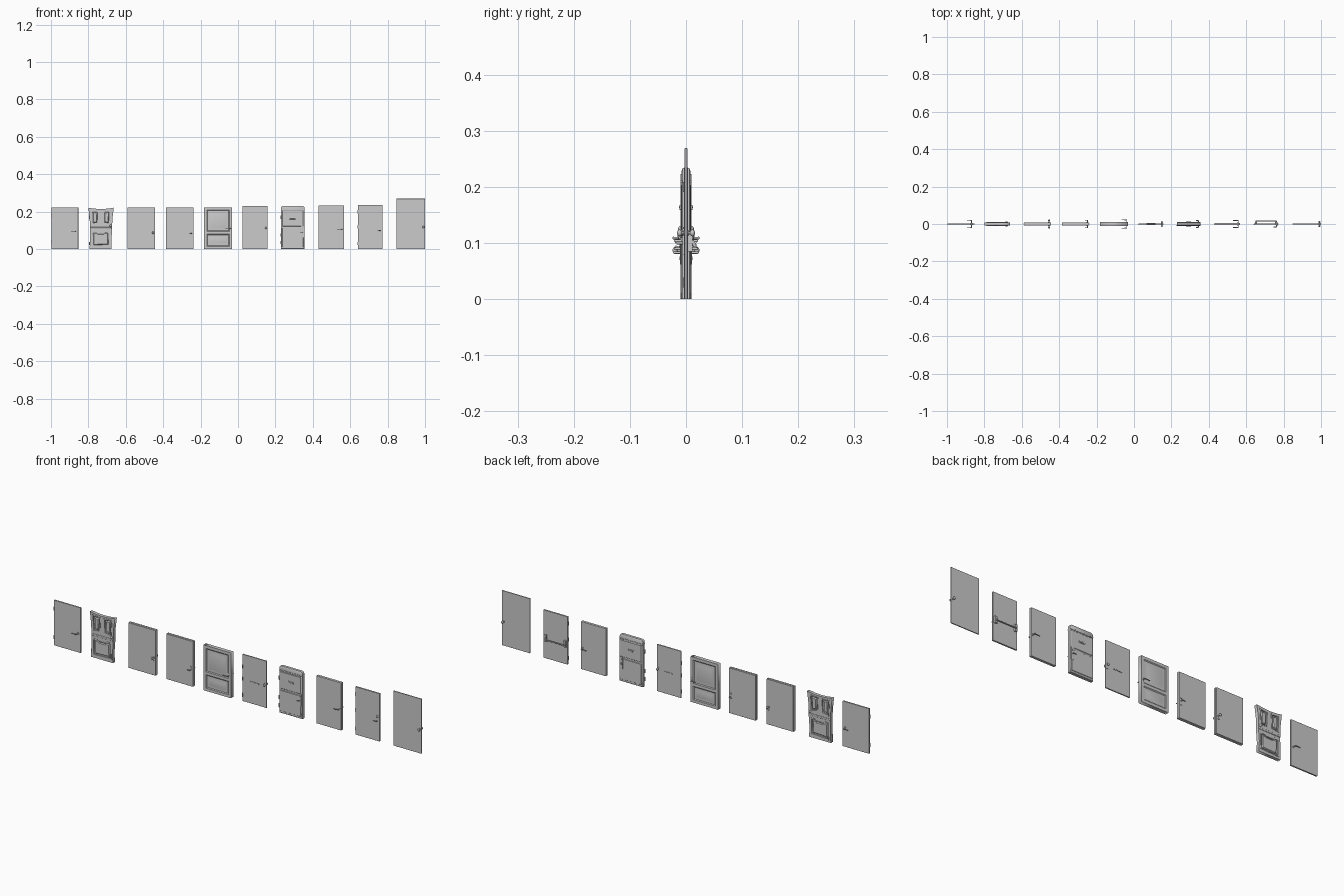
import bpy, bmesh, math
from mathutils import Vector, Matrix

if "Cube" in bpy.data.objects:
    bpy.data.objects.remove(bpy.data.objects["Cube"])


def finish(name, bm, bevel=0.0):
    bmesh.ops.recalc_face_normals(bm, faces=bm.faces)
    me = bpy.data.meshes.new(name)
    bm.to_mesh(me)
    bm.free()
    ob = bpy.data.objects.new(name, me)
    bpy.context.collection.objects.link(ob)
    if bevel:
        mod = ob.modifiers.new("edge", 'BEVEL')
        mod.width, mod.segments, mod.limit_method = bevel, 2, 'ANGLE'
    bpy.ops.object.select_all(action='DESELECT')
    ob.select_set(True)
    bpy.context.view_layer.objects.active = ob
    bpy.ops.object.shade_smooth_by_angle(angle=math.radians(35))
    return ob


def box(bm, x0, x1, y0, y1, z0, z1):
    m = Matrix.Translation(((x0 + x1) / 2, (y0 + y1) / 2, (z0 + z1) / 2))
    bmesh.ops.create_cube(bm, size=1, matrix=m @ Matrix.Diagonal((x1 - x0, abs(y1 - y0), z1 - z0, 1)))


def rod(bm, a, b, r0, r1=None, n=16):
    a, b = Vector(a), Vector(b)
    d = b - a
    m = Matrix.Translation((a + b) / 2) @ d.to_track_quat('Z', 'Y').to_matrix().to_4x4()
    bmesh.ops.create_cone(bm, cap_ends=True, segments=n, radius1=r0,
                          radius2=r0 if r1 is None else r1, depth=d.length, matrix=m)


def ball(bm, p, r, sy=1.0):
    bmesh.ops.create_uvsphere(bm, u_segments=16, v_segments=10, radius=r,
                              matrix=Matrix.Translation(p) @ Matrix.Diagonal((1, sy, 1, 1)))


def rect(x0, x1, z0, z1):
    return [(x0, z0), (x1, z0), (x1, z1), (x0, z1)]


def slab(name, pts, t, holes=()):
    # flat outline with openings, extruded to half thickness t
    cu = bpy.data.curves.new(name, 'CURVE')
    cu.dimensions, cu.fill_mode, cu.extrude = '2D', 'BOTH', t
    for loop in [pts] + [h[::-1] for h in holes]:
        sp = cu.splines.new('POLY')
        sp.points.add(len(loop) - 1)
        for p, (x, z) in zip(sp.points, loop):
            p.co = (x, z, 0, 1)
        sp.use_cyclic_u = True
    ob = bpy.data.objects.new(name, cu)
    bpy.context.collection.objects.link(ob)
    ob.rotation_euler.x = math.pi / 2
    bpy.ops.object.select_all(action='DESELECT')
    ob.select_set(True)
    bpy.context.view_layer.objects.active = ob
    bpy.ops.object.convert(target='MESH')


def shrink(pts, d):
    cx = (min(p[0] for p in pts) + max(p[0] for p in pts)) / 2
    cz = (min(p[1] for p in pts) + max(p[1] for p in pts)) / 2
    w = (max(p[0] for p in pts) - min(p[0] for p in pts)) / 2
    h = (max(p[1] for p in pts) - min(p[1] for p in pts)) / 2
    return [(cx + (x - cx) * (1 - d / w), cz + (z - cz) * (1 - d / h)) for x, z in pts]


def rings(name, steps):
    # closed stack of outlines, mirrored on both faces: steps = [(outline, half depth)]
    bm = bmesh.new()
    stack = [(p, -y) for p, y in steps[::-1]] + list(steps)
    loops = [[bm.verts.new((x, y, z)) for x, z in p] for p, y in stack]
    for a, b in zip(loops, loops[1:]):
        for i in range(len(a)):
            j = (i + 1) % len(a)
            bm.faces.new((a[i], a[j], b[j], b[i]))
    bm.faces.new(loops[0])
    bm.faces.new(loops[-1])
    finish(name, bm)


def panel(name, pts, low, high, m=0.006):
    rings(name, [(pts, low), (shrink(pts, m), low), (shrink(pts, m + 0.004), high)])


def plain_door(n, x0, x1, h, t, bevel=0.0006):
    bm = bmesh.new()
    box(bm, x0, x1, -t, t, 0, h)
    finish(f"door_{n}_leaf", bm, bevel)


def hinges(n, x, t, zs, r=0.0022):
    bm = bmesh.new()
    for z in zs:
        rod(bm, (x, -t, z - 0.009), (x, -t, z + 0.009), r, n=10)
        box(bm, x, x + 0.003, -t - 0.0004, t, z - 0.008, z + 0.008)
    finish(f"door_{n}_hinges", bm)


def handle(n, x, z, t, kind, reach=0.02, length=0.024, plate=None):
    for side, s in (("front", -1), ("back", 1)):
        bm = bmesh.new()
        if plate:
            w, lo, hi = plate
            box(bm, x - w, x + w, s * t - 0.0012, s * t + 0.0012, lo, hi)
        else:
            rod(bm, (x, 0, z), (x, s * (t + 0.002), z), 0.0055)
        if kind == 'knob':
            rod(bm, (x, 0, z), (x, s * (reach - 0.004), z), 0.0024)
            ball(bm, (x, s * (reach - 0.0045), z), 0.006, 0.75)
        else:
            y = s * (reach - 0.002)
            rod(bm, (x, 0, z), (x, y, z), 0.0022)
            ball(bm, (x, y, z), 0.0024)
            rod(bm, (x, y, z), (x - length, y, z - 0.001), 0.0022, 0.0016)
            ball(bm, (x - length, y, z - 0.001), 0.0018)
        finish(f"door_{n}_handle_{side}", bm)


def keyhole(n, x, z, t, r=0.0035):
    bm = bmesh.new()
    rod(bm, (x, -t - 0.004, z), (x, t + 0.004, z), r)
    finish(f"door_{n}_lock", bm)


# door 1: thin flush door with lever
plain_door(1, -0.998, -0.854, 0.222, 0.0035)
hinges(1, -0.998, 0.0035, (0.04, 0.18), 0.002)
handle(1, -0.868, 0.093, 0.0035, 'lever', 0.02)

# door 2: crooked cartoon door with sunken panels
c = -0.733
outline = [(c - .060, 0), (c + .058, 0), (c + .056, .05), (c + .060, .10), (c + .061, .16), (c + .069, .221),
           (c + .035, .216), (c, .214), (c - .035, .216), (c - .067, .221), (c - .060, .16), (c - .058, .10), (c - .059, .05)]
tops = [[(c + s * .014, .137), (c + s * .047, .132), (c + s * .051, .206), (c + s * .011, .203)] for s in (-1, 1)]
tops[0] = tops[0][::-1]
low = [(c - .047, .014), (c + .047, .018), (c + .045, .093), (c + .026, .095), (c + .022, .087),
       (c - .022, .087), (c - .026, .095), (c - .048, .092)]
slab("door_2_frame", outline, 0.008, tops + [low])
for i, p in enumerate(tops + [low]):
    panel(f"door_2_panel_{i}", p, 0.003, 0.008, 0.007)
    slab(f"door_2_moulding_{i}", shrink(p, -0.003), 0.0098, [shrink(p, 0.0025)])
bm = bmesh.new()
box(bm, c - .057, c + .059, -.0098, .0098, .107, .117)
finish("door_2_mid_rail", bm, 0.002)
handle(2, c + .052, 0.125, 0.008, 'knob', 0.014)
hinges(2, c - .061, 0.006, (0.03, 0.17))

# doors 3 and 4: thick flush doors with rim band, lock and handle
for n, x0, x1 in ((3, -0.59, -0.443), (4, -0.385, -0.239)):
    plain_door(n, x0 + .001, x1 - .001, 0.222, 0.008)
    bm = bmesh.new()
    box(bm, x0, x1, -.003, .003, 0, .223)
    finish(f"door_{n}_edge_band", bm)
    keyhole(n, x1 - .011, 0.073 if n == 3 else 0.096, 0.008)
handle(3, -0.454, 0.087, 0.008, 'knob', 0.024)
handle(4, -0.249, 0.083, 0.008, 'lever', 0.022, 0.012, (0.005, 0.064, 0.102))

# door 5: soft moulded two-panel door with lever
r5 = rect(-0.181, -0.032, 0, 0.223)
holes5 = [rect(-0.167, -0.046, 0.094, 0.209), rect(-0.167, -0.046, 0.014, 0.080)]
slab("door_5_frame", r5, 0.0095, holes5)
for i, p in enumerate(holes5):
    rings(f"door_5_panel_{i}", [(p, 0.0095), (shrink(p, 0.004), 0.0065), (shrink(p, 0.012), 0.0065), (shrink(p, 0.02), 0.0085)])
handle(5, -0.041, 0.109, 0.0095, 'lever', 0.024, 0.025, (0.005, 0.1, 0.12))

# door 6: thin door with letter slot and knob
plain_door(6, 0.025, 0.157, 0.23, 0.003)
bm = bmesh.new()
box(bm, .068, .115, -.0045, .0045, .103, .109)
box(bm, .071, .112, -.0055, .0055, .105, .1075)
finish("door_6_letter_slot", bm)
handle(6, 0.149, 0.112, 0.003, 'knob', 0.015, plate=(0.004, 0.094, 0.12))
hinges(6, 0.025, 0.003, (0.03, 0.11, 0.17), 0.002)

# door 7: round-cornered hatch door with raised lower panel and cap
def rounded(x0, x1, z0, z1, r):
    arc = [(math.cos(a), math.sin(a)) for a in (math.pi / 10 * k for k in range(6))]
    return ([(x0, z0), (x1, z0)] + [(x1 - r + r * u, z1 - r + r * v) for u, v in arc]
            + [(x0 + r - r * u, z1 - r + r * v) for u, v in arc[::-1]])


body = rounded(0.229, 0.356, 0, 0.231, 0.012)
rings("door_7_body", [(body, 0.0065), (shrink(body, 0.002), 0.008)])
for nm, z0, z1, y in (("lower", 0.010, 0.113, 0.0098), ("upper", 0.121, 0.204, 0.0092)):
    p = rect(0.236, 0.349, z0, z1)
    rings(f"door_7_{nm}_panel", [(p, 0.008), (shrink(p, 0.0015), y)])
bm = bmesh.new()
box(bm, .230, .355, -.0098, .0098, .207, .212)
box(bm, .275, .308, -.0115, .0115, .159, .168)
box(bm, .279, .304, -.0125, .0125, .162, .165)
finish("door_7_cap_strip_and_slot", bm, 0.0008)
handle(7, 0.344, 0.09, 0.0098, 'lever', 0.021, 0.012, (0.0075, 0.062, 0.122))
keyhole(7, 0.344, 0.11, 0.0098)
hinges(7, 0.229, 0.007, (0.035, 0.075, 0.17), 0.003)

# door 8: flush door with lever
plain_door(8, 0.431, 0.566, 0.234, 0.0065)
handle(8, 0.557, 0.104, 0.0065, 'lever', 0.021, 0.026)

# door 9: exit door with front handle and push bar behind
plain_door(9, 0.641, 0.772, 0.235, 0.004)
hinges(9, 0.641, 0.004, (0.03, 0.12, 0.2), 0.002)
bm = bmesh.new()
box(bm, .756, .768, -.006, -.003, .079, .126)
rod(bm, (.762, -.004, .117), (.762, -.010, .117), .004)
rod(bm, (.762, -.004, .1), (.762, -.016, .1), .0024)
rod(bm, (.762, -.016, .1), (.745, -.016, .1), .0024, .0018)
finish("door_9_front_handle", bm)
bm = bmesh.new()
for x in (.652, .760):
    box(bm, x - .006, x + .006, .003, .012, .085, .117)
    rod(bm, (x, .010, .105), (x, .016, .095), .0035)
rod(bm, (.65, .0155, .096), (.763, .0155, .096), .0028)
finish("door_9_push_bar", bm)

# door 10: tall thin door with knob
plain_door(10, 0.847, 1.0, 0.269, 0.0025)
handle(10, 0.991, 0.118, 0.0025, 'knob', 0.016)
